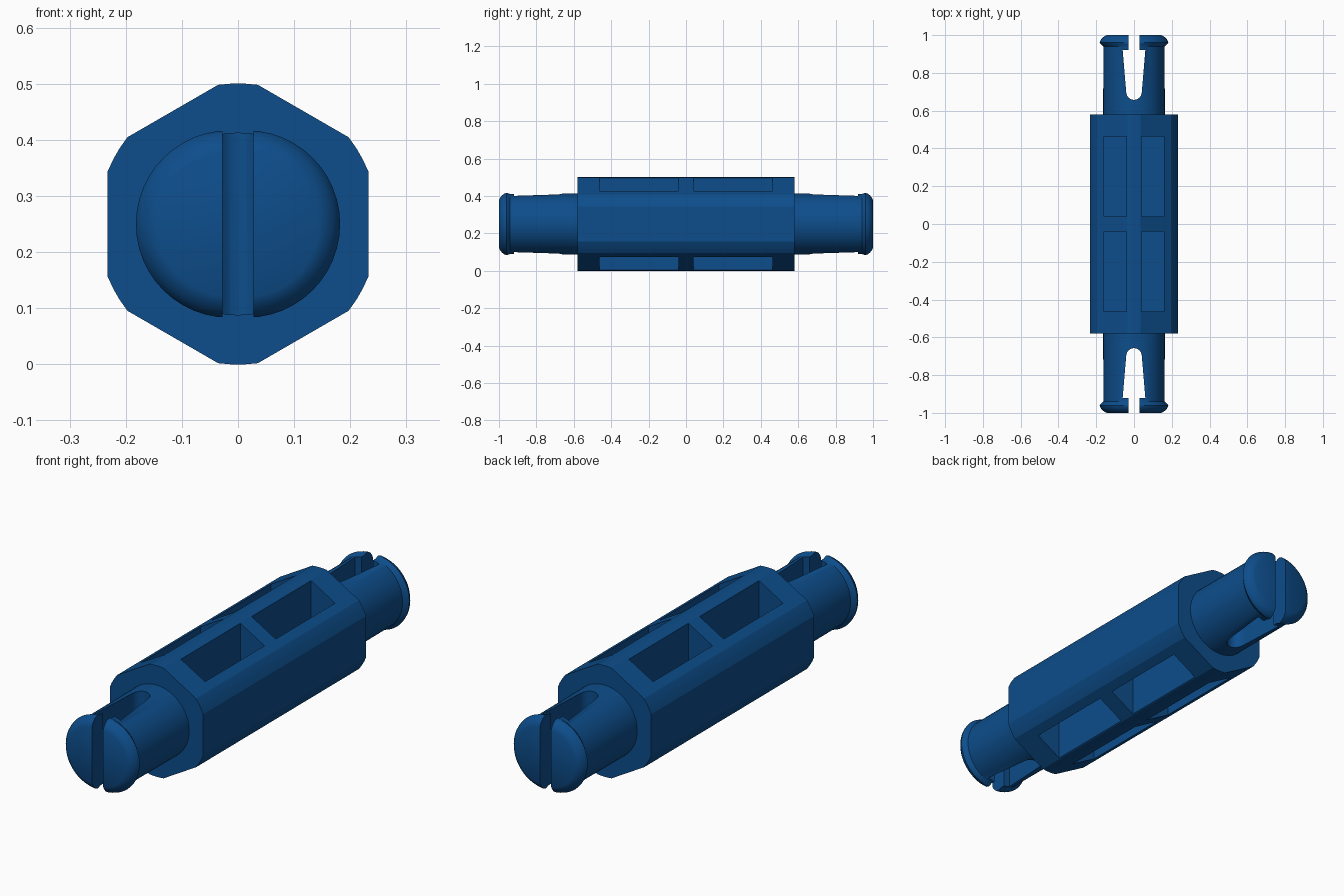
import bpy, bmesh
from math import sin, cos, pi, acos, radians

if "Cube" in bpy.data.objects:
    bpy.data.objects.remove(bpy.data.objects["Cube"])

CZ = 0.25          # height of the long axis
BODY_END = 0.58    # half length of the hexagonal body

blue = bpy.data.materials.new("blue_plastic")
blue.diffuse_color = (0.004, 0.075, 0.26, 1)
blue.use_nodes = True
blue.node_tree.nodes["Principled BSDF"].inputs["Base Color"].default_value = blue.diffuse_color


def make_object(name, bm):
    bmesh.ops.recalc_face_normals(bm, faces=bm.faces)
    mesh = bpy.data.meshes.new(name)
    bm.to_mesh(mesh)
    bm.free()
    obj = bpy.data.objects.new(name, mesh)
    bpy.context.collection.objects.link(obj)
    return obj


def prism(name, points, offset):
    """Extrude a closed polygon of 3D points along an offset vector."""
    bm = bmesh.new()
    face = bm.faces.new([bm.verts.new(p) for p in points])
    new = bmesh.ops.extrude_face_region(bm, geom=[face])["geom"]
    bmesh.ops.translate(bm, vec=offset, verts=[g for g in new if isinstance(g, bmesh.types.BMVert)])
    return make_object(name, bm)


def cut(obj, cutter):
    mod = obj.modifiers.new("cut", "BOOLEAN")
    mod.operation = "DIFFERENCE"
    mod.solver = "EXACT"
    mod.object = cutter
    select(obj)
    bpy.ops.object.modifier_apply(modifier=mod.name)
    bpy.data.objects.remove(cutter)


def select(obj):
    bpy.ops.object.select_all(action="DESELECT")
    obj.select_set(True)
    bpy.context.view_layer.objects.active = obj


def finish(obj, angle):
    obj.data.materials.clear()
    obj.data.materials.append(blue)
    select(obj)
    bpy.ops.object.shade_smooth_by_angle(angle=radians(angle))


# Hexagonal body whose corners are trimmed by a circle
apothem, radius = 0.2325, 0.2505
half = acos(apothem / radius)
outline = []
for k in range(6):
    start, end = k * pi / 3 + half, (k + 1) * pi / 3 - half
    for i in range(4):
        a = start + (end - start) * i / 3
        outline.append((radius * cos(a), -BODY_END, CZ + radius * sin(a)))
body = prism("hexagonal_body", outline, (0, 2 * BODY_END, 0))

# Eight vertical-walled pockets, leaving a cross-shaped web inside
for sx in (-1, 1):
    for sy in (-1, 1):
        for sz in (-1, 1):
            base = [(sx * x, sy * y, CZ + sz * 0.04)
                    for x, y in ((0.04, 0.04), (0.16, 0.04), (0.16, 0.463), (0.04, 0.463))]
            cut(body, prism("pocket_cutter", base, (0, 0, sz * 0.4)))
finish(body, 15)


# Split snap pin: turned profile (y, radius, sideways splay of the lip)
PROFILE = [(BODY_END, 0.163, 0), (0.66, 0.163, 0), (0.94, 0.162, 0), (0.948, 0.165, 0.006),
           (0.96, 0.167, 0.015), (0.972, 0.163, 0.015), (0.984, 0.154, 0.015),
           (0.993, 0.143, 0.015), (1.0, 0.129, 0.015)]
SEG = 48


def snap_pin(name, side):
    bm = bmesh.new()
    rings = []
    for y, r, splay in PROFILE:
        ring = []
        for i in range(SEG):
            a = 2 * pi * i / SEG
            x = r * cos(a)
            if abs(x) > 1e-4:
                x += splay if x > 0 else -splay
            ring.append(bm.verts.new((x, side * y, CZ + r * sin(a))))
        rings.append(ring)
    for lo, hi in zip(rings, rings[1:]):
        for i in range(SEG):
            j = (i + 1) % SEG
            bm.faces.new((lo[i], lo[j], hi[j], hi[i]))
    bm.faces.new(rings[0])
    bm.faces.new(rings[-1])
    pin = make_object(name, bm)

    # Keyhole-shaped slot: narrow at the lip, wide behind it, rounded at the root
    right = [(0.028, 1.1), (0.028, 0.92), (0.06, 0.92), (0.041, 0.695)]
    right += [(0.04 * cos(a), 0.695 - 0.038 * sin(a)) for a in (pi / 8, pi / 4, 3 * pi / 8)]
    slot = right + [(0, 0.657)] + [(-x, y) for x, y in reversed(right)]
    cut(pin, prism("slot_cutter", [(x, side * y, -0.2) for x, y in slot], (0, 0, 1)))
    finish(pin, 35)


snap_pin("front_snap_pin", -1)
snap_pin("rear_snap_pin", 1)
